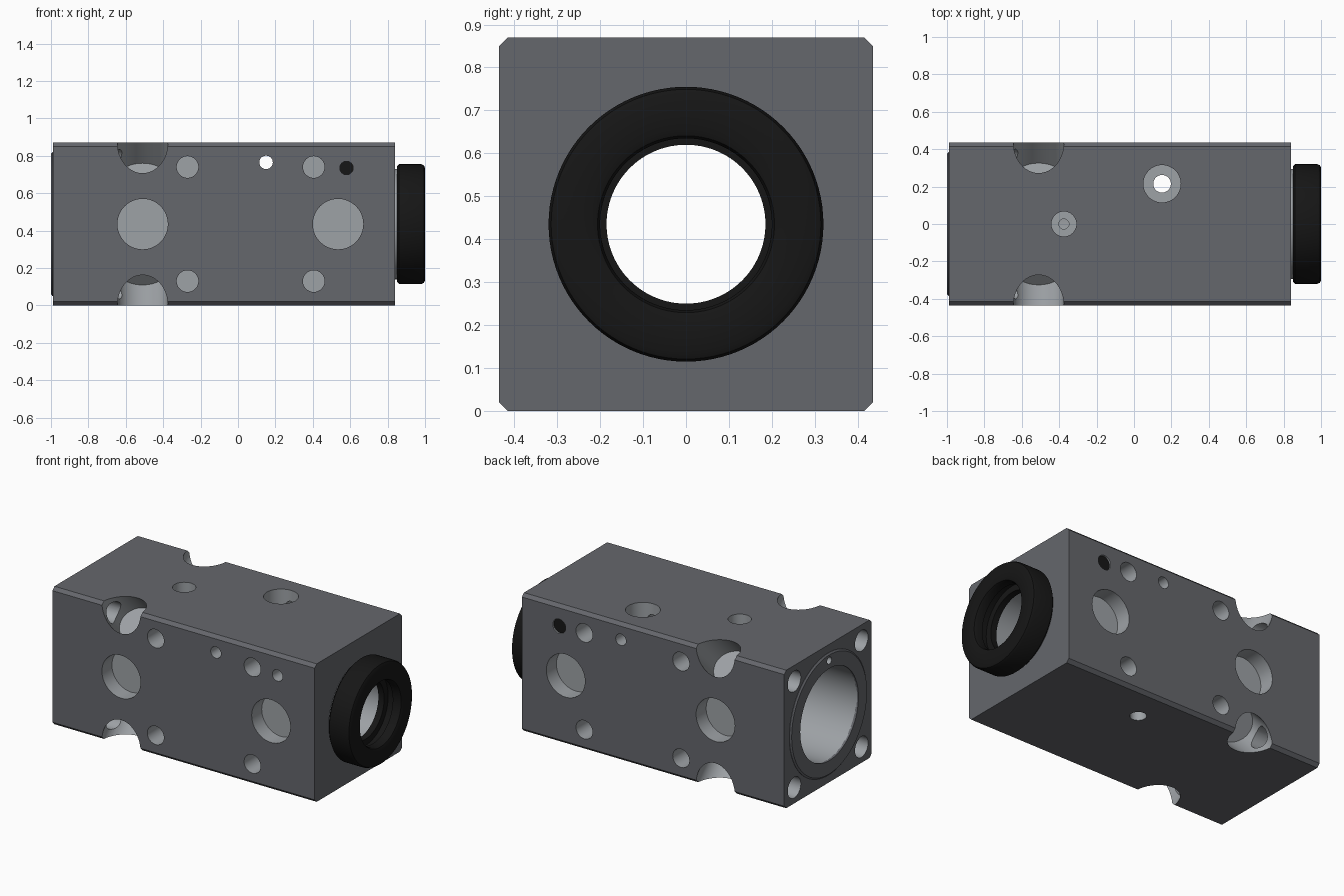
import bpy, bmesh, math
from mathutils import Matrix, Vector

if "Cube" in bpy.data.objects:
    bpy.data.objects.remove(bpy.data.objects["Cube"])

C = 0.435  # half width of the body and height of its axis


def material(name, rgb):
    m = bpy.data.materials.new(name)
    m.diffuse_color = (*rgb, 1)
    m.use_nodes = True
    m.node_tree.nodes["Principled BSDF"].inputs["Base Color"].default_value = m.diffuse_color
    return m


DARK = material("dark_grey", (0.13, 0.135, 0.15))
BARE = material("bare_metal", (0.34, 0.36, 0.38))
BLACK = material("black", (0.008, 0.008, 0.008))


def make(name, bm, mat):
    bmesh.ops.recalc_face_normals(bm, faces=bm.faces)
    me = bpy.data.meshes.new(name)
    bm.to_mesh(me)
    bm.free()
    me.materials.append(mat)
    ob = bpy.data.objects.new(name, me)
    bpy.context.collection.objects.link(ob)
    return ob


def rod(name, a, b, r, mat, squash=1.0, seg=48):
    """Cylinder from point a to point b, optionally squashed across x."""
    a, b = Vector(a), Vector(b)
    d = b - a
    if abs(d.x) > 1e-6:
        rot = Matrix.Rotation(math.pi / 2, 4, 'Y')
    else:
        rot = Matrix.Rotation(math.atan2(-d.y, d.z), 4, 'X')
    mtx = Matrix.Translation((a + b) / 2) @ rot @ Matrix.Diagonal((1, squash, 1, 1))
    bm = bmesh.new()
    bmesh.ops.create_cone(bm, cap_ends=True, segments=seg, radius1=r, radius2=r,
                          depth=d.length, matrix=mtx)
    return make(name, bm, mat)


def lathe(name, profile, mat, seg=96):
    """Closed (x, radius) profile spun about the body axis."""
    bm = bmesh.new()
    rings = []
    for i in range(seg):
        t = 2 * math.pi * i / seg
        rings.append([bm.verts.new((x, r * math.cos(t), C + r * math.sin(t))) for x, r in profile])
    n = len(profile)
    for i in range(seg):
        p, q = rings[i], rings[(i + 1) % seg]
        for j in range(n):
            k = (j + 1) % n
            bm.faces.new((p[j], p[k], q[k], q[j]))
    return make(name, bm, mat)


def smooth(ob):
    bpy.ops.object.select_all(action='DESELECT')
    ob.select_set(True)
    bpy.context.view_layer.objects.active = ob
    bpy.ops.object.shade_smooth_by_angle(angle=math.radians(30))


def cut(ob, a, b, r, squash=1.0, seg=48):
    tool = rod("cutter", a, b, r, BARE, squash, seg)
    tool.hide_render = True
    bpy.context.view_layer.objects.active = ob
    mod = ob.modifiers.new("cut", 'BOOLEAN')
    mod.operation, mod.solver, mod.object = 'DIFFERENCE', 'EXACT', tool
    mod.material_mode = 'TRANSFER'
    bpy.ops.object.modifier_apply(modifier=mod.name)
    bpy.data.objects.remove(tool)


# Body: chamfered square section extruded along x
k, h = 0.02, C
section = [(-h + k, -h), (h - k, -h), (h, -h + k), (h, h - k),
           (h - k, h), (-h + k, h), (-h, h - k), (-h, -h + k)]
bm = bmesh.new()
face = bm.faces.new([bm.verts.new((-0.99, y, C + z)) for y, z in section])
ext = bmesh.ops.extrude_face_region(bm, geom=[face])
bmesh.ops.translate(bm, vec=(1.83, 0, 0),
                    verts=[v for v in ext["geom"] if isinstance(v, bmesh.types.BMVert)])
body = make("valve_body", bm, DARK)

# Stepped main bore
cut(body, (-1.1, 0, C), (0.70, 0, C), 0.29, seg=96)
cut(body, (0.6, 0, C), (0.95, 0, C), 0.20, seg=96)

# Diagonal corner pockets and the end bolt holes that lead into them
for sy in (-1, 1):
    for sz in (-1, 1):
        def diag(s):
            e = C + s / math.sqrt(2)
            return (-0.51, sy * e, C + sz * e)
        cut(body, diag(-0.27), diag(0.2), 0.135, squash=0.115 / 0.135)
        y, z = sy * 0.335, C + sz * 0.335
        cut(body, (-1.1, y, z), (-0.51, y, z), 0.065)

# Side ports and mounting holes, front and back
for s in (-1, 1):
    for x, z, r, depth in ((-0.51, C, 0.135, 0.10), (0.535, C, 0.135, 0.10),
                           (-0.27, 0.74, 0.058, 0.14), (0.405, 0.74, 0.058, 0.14),
                           (-0.27, 0.13, 0.058, 0.14), (0.405, 0.13, 0.058, 0.14)):
        cut(body, (x, s * (C - depth), z), (x, s * 0.6, z), r)

# Narrow cross holes right through the body
cut(body, (0.15, -0.6, 0.765), (0.15, 0.6, 0.765), 0.036)
cut(body, (0.58, -0.6, 0.735), (0.58, 0.6, 0.735), 0.036)
cut(body, (0.58, 0.36, 0.735), (0.58, 0.6, 0.735), 0.045)

# Top holes, one of them running through to the underside
cut(body, (0.15, 0.215, 0.72), (0.15, 0.215, 1.0), 0.10)
cut(body, (0.15, 0.215, -0.1), (0.15, 0.215, 0.9), 0.047)
cut(body, (-0.375, 0, 0.80), (-0.375, 0, 1.0), 0.067)
cut(body, (-0.375, 0, 0.60), (-0.375, 0, 0.9), 0.027)
smooth(body)

# Raised flange with a pin hole on the open end
flange = lathe("end_flange", [(-1.0, 0.29), (-1.0, 0.375), (-0.992, 0.385),
                              (-0.985, 0.385), (-0.985, 0.29)], DARK)
cut(flange, (-1.05, 0, C + 0.34), (-0.95, 0, C + 0.34), 0.022, seg=24)
cut(body, (-1.05, 0, C + 0.34), (-0.90, 0, C + 0.34), 0.022, seg=24)
smooth(flange)

# Collar and black seal on the other end
smooth(lathe("seal_collar", [(0.83, 0.20), (0.83, 0.295), (0.855, 0.295), (0.855, 0.20)], BARE))
smooth(lathe("seal_ring", [(0.85, 0.185), (0.85, 0.308), (0.862, 0.32), (0.98, 0.32),
                           (0.994, 0.314), (1.0, 0.30), (1.0, 0.222), (0.994, 0.206),
                           (0.98, 0.20), (0.94, 0.20), (0.94, 0.225), (0.89, 0.225),
                           (0.89, 0.185)], BLACK))

# Black plug closing one cross hole at the back
smooth(rod("hole_plug", (0.58, 0.36, 0.735), (0.58, 0.425, 0.735), 0.045, BLACK))
